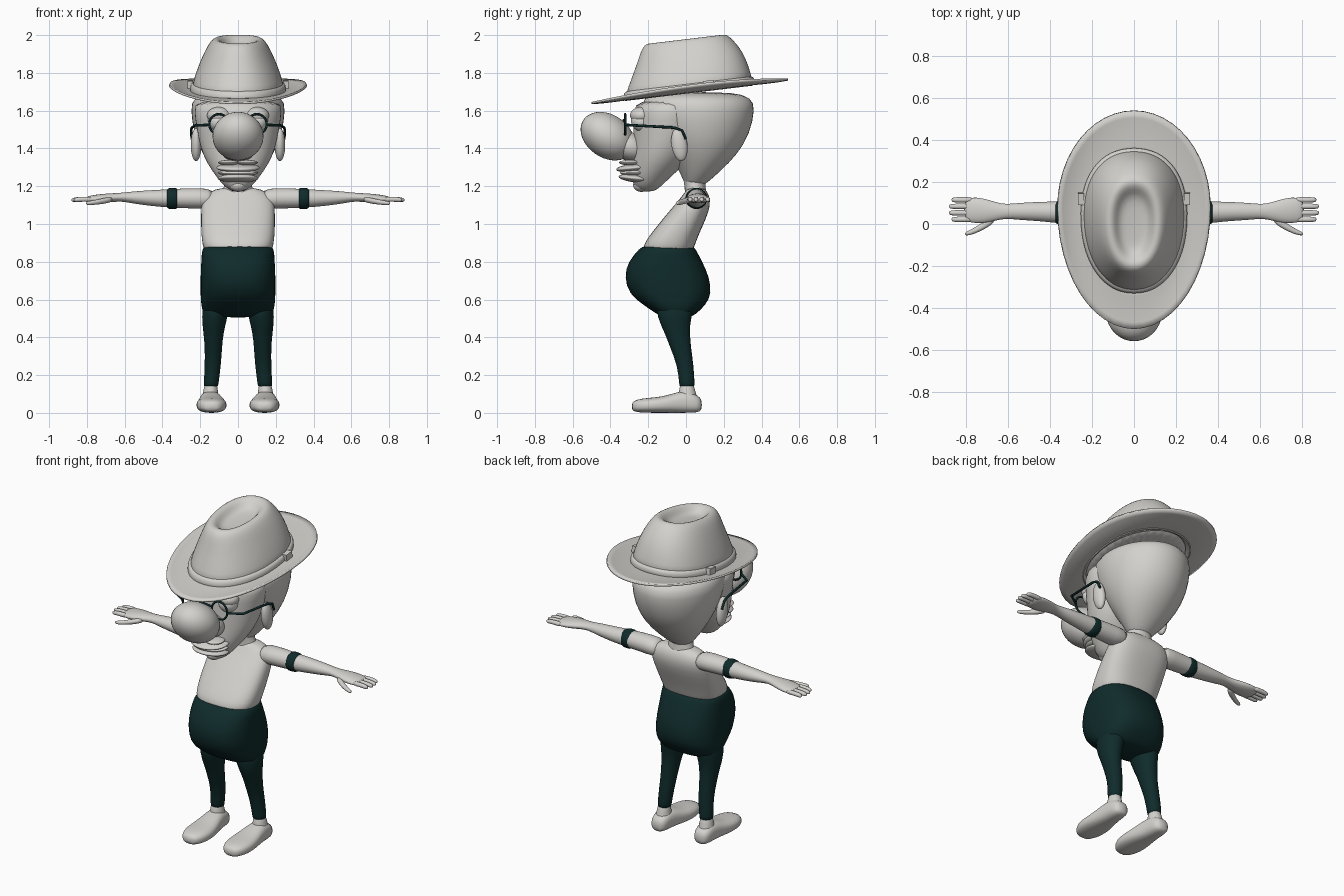
import bpy, bmesh, math
from mathutils import Matrix, Vector

cube = bpy.data.objects.get("Cube")
if cube:
    bpy.data.objects.remove(cube)


def material(name, rgb):
    mat = bpy.data.materials.new(name)
    mat.use_nodes = True
    mat.diffuse_color = (*rgb, 1)
    mat.node_tree.nodes["Principled BSDF"].inputs["Base Color"].default_value = (*rgb, 1)
    return mat


CLAY = material("warm light grey", (0.65, 0.64, 0.61))
DARK = material("dark teal", (0.005, 0.024, 0.024))
WHITE = material("eye white", (0.78, 0.79, 0.77))


def finish(name, bm, mat, smooth=True, subdivide=0):
    bmesh.ops.recalc_face_normals(bm, faces=bm.faces)
    mesh = bpy.data.meshes.new(name)
    bm.to_mesh(mesh)
    bm.free()
    mesh.materials.append(mat)
    for poly in mesh.polygons:
        poly.use_smooth = smooth
    obj = bpy.data.objects.new(name, mesh)
    bpy.context.collection.objects.link(obj)
    if subdivide:
        sub = obj.modifiers.new("smooth", "SUBSURF")
        sub.levels = sub.render_levels = subdivide
    return obj


def bridge(bm, rings):
    for a, b in zip(rings, rings[1:]):
        for i in range(len(a)):
            j = (i + 1) % len(a)
            bm.faces.new((a[i], a[j], b[j], b[i]))


def loft(name, sections, mat, axis="z", power=2, side=1, slope=0, taper=0, caps=True, count=24):
    """Sections are (position on axis, centre u, centre v, radius u, radius v)."""
    bm = bmesh.new()
    rings = []
    for t, cu, cv, ru, rv in sections:
        ring = []
        for i in range(count):
            a = math.tau * i / count
            c, s = math.cos(a), math.sin(a)
            u = cu + ru * math.copysign(abs(c) ** (2 / power), c) * (1 + taper * s)
            v = cv + rv * math.copysign(abs(s) ** (2 / power), s)
            x, y, z = {"x": (t, u, v), "y": (u, t, v), "z": (u, v, t)}[axis]
            ring.append(bm.verts.new((x * side, y, z + slope * y)))
        rings.append(ring)
    bridge(bm, rings)
    if caps:
        bm.faces.new(rings[0])
        bm.faces.new(rings[-1])
    return finish(name, bm, mat, subdivide=1)


def body(name, rows, mat, power=2.0):
    """Rows are (height, front y, back y, half width)."""
    return loft(name, [(z, 0, (f + b) / 2, w, (b - f) / 2) for z, f, b, w in rows], mat, power=power)


def ball(name, at, radii, mat, tilt=0, turn=0):
    bm = bmesh.new()
    bmesh.ops.create_uvsphere(bm, u_segments=32, v_segments=20, radius=1)
    place = Matrix.Translation(at) @ Matrix.Rotation(turn, 4, "Z") @ Matrix.Rotation(tilt, 4, "X")
    bm.transform(place @ Matrix.Diagonal((*radii, 1)))
    return finish(name, bm, mat)


def tube(name, points, radius, mat, closed=False):
    curve = bpy.data.curves.new(name, "CURVE")
    curve.dimensions = "3D"
    curve.bevel_depth = radius
    curve.bevel_resolution = 2
    curve.use_fill_caps = True
    spline = curve.splines.new("POLY")
    spline.points.add(len(points) - 1)
    for point, co in zip(spline.points, points):
        point.co = (*co, 1)
    spline.use_cyclic_u = closed
    curve.materials.append(mat)
    obj = bpy.data.objects.new(name, curve)
    bpy.context.collection.objects.link(obj)
    bpy.ops.object.select_all(action="DESELECT")
    obj.select_set(True)
    bpy.context.view_layer.objects.active = obj
    bpy.ops.object.convert(target="MESH")
    return obj


# Head: cranium, face and neck
body("cranium", [(1.18, 0, .07, .04), (1.28, -.03, .185, .13), (1.37, -.1, .275, .19),
                 (1.475, -.18, .34, .235), (1.61, -.24, .37, .255), (1.67, -.23, .35, .24),
                 (1.7, -.15, .25, .15)], CLAY)
body("face", [(1.17, -.24, -.17, .03), (1.2, -.28, -.13, .075), (1.25, -.29, -.08, .115),
              (1.32, -.285, 0, .165), (1.4, -.28, .05, .2), (1.5, -.28, .1, .22),
              (1.6, -.28, .1, .235), (1.66, -.26, .1, .23)], CLAY)
loft("neck", [(1.12, 0, .05, .11, .07), (1.17, 0, .052, .085, .055), (1.22, 0, .045, .065, .055),
              (1.36, 0, .03, .075, .075)], CLAY)

# Nose and mouth
ball("nose", (0, -.415, 1.465), (.135, .155, .114), CLAY, tilt=-.6)
ball("nose_base", (0, -.3, 1.41), (.1, .1, .075), CLAY, tilt=-.5)
ball("upper_lip", (0, -.27, 1.298), (.115, .1, .022), CLAY, tilt=.1)
ball("teeth", (0, -.265, 1.272), (.108, .085, .018), WHITE)
ball("lower_lip", (0, -.265, 1.242), (.108, .092, .022), CLAY, tilt=-.1)
ball("chin", (0, -.235, 1.205), (.045, .045, .035), CLAY)

# Eyes, ears and glasses
for side, word in ((1, "left"), (-1, "right")):
    ball(word + "_moustache", (.05 * side, -.295, 1.325), (.055, .06, .014), CLAY, turn=.25 * side)
    ball(word + "_eye", (.1 * side, -.236, 1.55), (.058, .055, .06), WHITE)
    ball(word + "_eyelid", (.1 * side, -.236, 1.575), (.064, .06, .045), CLAY)
    ball(word + "_ear", (.222 * side, -.035, 1.42), (.028, .042, .088), CLAY, tilt=.15)
    rim = [(side * .1 + .052 * math.cos(a), -.322, 1.528 + .054 * math.sin(a))
           for a in (math.tau * i / 32 for i in range(32))]
    tube(word + "_lens_rim", rim, .006, DARK, closed=True)
    tube(word + "_temple_arm", [(side * x, y, z) for x, y, z in (
        (.15, -.322, 1.525), (.225, -.27, 1.522), (.245, -.06, 1.51), (.248, -.02, 1.495),
        (.245, 0, 1.45))], .007, DARK)
tube("glasses_bridge", [(-.05, -.322, 1.54), (0, -.33, 1.55), (.05, -.322, 1.54)], .006, DARK)

# Hat: brim, crown, band and buckles, all leaning back along one slope
LEAN = .12
bm = bmesh.new()
rings = []
for step in range(7):
    s = step / 6
    ring = []
    for i in range(48):
        a = math.tau * i / 48
        c, d = math.cos(a), math.sin(a)
        reach = .46 if d > 0 else .58
        x = c * (.235 + .128 * s)
        y = (.015 + .065 * s) + d * (.325 + (reach - .325) * s)
        z = 1.7 + LEAN * y + .03 * c * c * s * s - .012 * s * (1 - s)
        ring.append(bm.verts.new((x, y, z)))
    rings.append(ring)
bridge(bm, rings)
brim = finish("hat_brim", bm, CLAY)
thick = brim.modifiers.new("thickness", "SOLIDIFY")
thick.thickness = .012
thick.offset = 0

loft("hat_crown", [(1.69, 0, .015, .245, .338), (1.73, 0, .016, .243, .335), (1.8, 0, .02, .222, .312),
                   (1.88, 0, .02, .19, .28), (1.945, 0, .005, .158, .245), (1.974, 0, 0, .135, .22),
                   (1.982, 0, 0, .112, .195), (1.968, 0, 0, .09, .165), (1.935, 0, 0, .07, .135),
                   (1.93, 0, 0, .035, .08)], CLAY, slope=LEAN, taper=.06, power=2.2, count=32)
loft("hat_band", [(1.69, 0, .015, .245, .338), (1.695, 0, .015, .257, .35), (1.735, 0, .016, .254, .347),
                  (1.74, 0, .016, .238, .33)], CLAY, slope=LEAN, taper=.06, power=2.2, caps=False, count=32)
for side in (1, -1):
    bm = bmesh.new()
    bmesh.ops.create_cube(bm, size=1)
    bm.transform(Matrix.Translation((.252 * side, .12, 1.737)) @ Matrix.Rotation(.12, 4, "X")
                 @ Matrix.Diagonal((.03, .055, .045, 1)))
    finish("hat_buckle", bm, CLAY, smooth=False)

# Shirt and trousers
body("shirt", [(.83, -.2, .02, .16), (.87, -.232, .042, .185), (.91, -.215, .055, .192),
               (.97, -.17, .08, .197), (1.07, -.088, .125, .197), (1.13, -.035, .13, .192),
               (1.17, -.005, .115, .155), (1.195, .01, .09, .09)], CLAY, 2.6)
body("trousers", [(.885, -.225, .035, .175), (.875, -.243, .048, .192), (.8, -.31, .088, .196),
                  (.72, -.328, .125, .2), (.63, -.305, .138, .2), (.57, -.225, .105, .197),
                  (.52, -.15, .05, .185), (.505, -.12, .02, .14)], DARK, 2.5)

ARM = [(.12, .055, 1.13, .065, .052), (.2, .055, 1.137, .06, .056), (.35, .055, 1.135, .053, .05),
       (.45, .06, 1.137, .046, .043), (.55, .06, 1.14, .041, .033), (.61, .06, 1.143, .033, .023),
       (.66, .06, 1.14, .044, .023), (.72, .063, 1.135, .062, .025), (.78, .067, 1.13, .061, .021),
       (.81, .067, 1.13, .05, .012)]
LEG = [(.62, .11, -.05, .08, .12), (.5, .125, -.065, .067, .087), (.42, .13, -.045, .053, .066),
       (.35, .13, -.03, .046, .056), (.25, .133, -.002, .043, .043), (.15, .143, .005, .039, .041),
       (.135, .143, .005, .038, .04)]
FOOT = [(-.288, .14, .034, .03, .02), (-.265, .14, .037, .06, .034), (-.2, .14, .04, .083, .04),
        (-.12, .14, .043, .078, .043), (-.05, .143, .055, .063, .055), (.01, .146, .06, .055, .06),
        (.06, .146, .048, .05, .046), (.085, .146, .042, .03, .03)]

# Limbs, mirrored
for side, word in ((1, "left"), (-1, "right")):
    loft(word + "_arm", ARM, CLAY, axis="x", side=side)
    loft(word + "_armband", [(x, .055, 1.135, r, r) for x, r in
                             ((.322, .05), (.324, .058), (.374, .056), (.376, .046))],
         DARK, axis="x", side=side, caps=False)
    for i in range(4):
        y = .022 + .031 * i
        tip = .885 - .012 * abs(i - 1.5)
        loft(word + "_finger", [(x, y, z, r, r) for x, z, r in
                                ((.76, 1.13, .015), (.83, 1.132, .014), (tip - .01, 1.128, .013),
                                 (tip + .003, 1.127, .008))], CLAY, axis="x", side=side, count=10)
    loft(word + "_thumb", [(.66, .03, 1.132, .022, .016), (.71, -.005, 1.122, .02, .016),
                           (.76, -.033, 1.114, .015, .013), (.795, -.045, 1.11, .011, .011),
                           (.805, -.047, 1.11, .006, .006)], CLAY, axis="x", side=side, count=12)
    loft(word + "_trouser_leg", LEG, DARK, side=side)
    loft(word + "_ankle", [(.03, .146, .01, .05, .06), (.08, .146, .008, .046, .052),
                           (.12, .145, .006, .038, .042), (.17, .143, .004, .03, .032)], CLAY, side=side)
    loft(word + "_shoe", FOOT, CLAY, axis="y", side=side, power=2.5)
